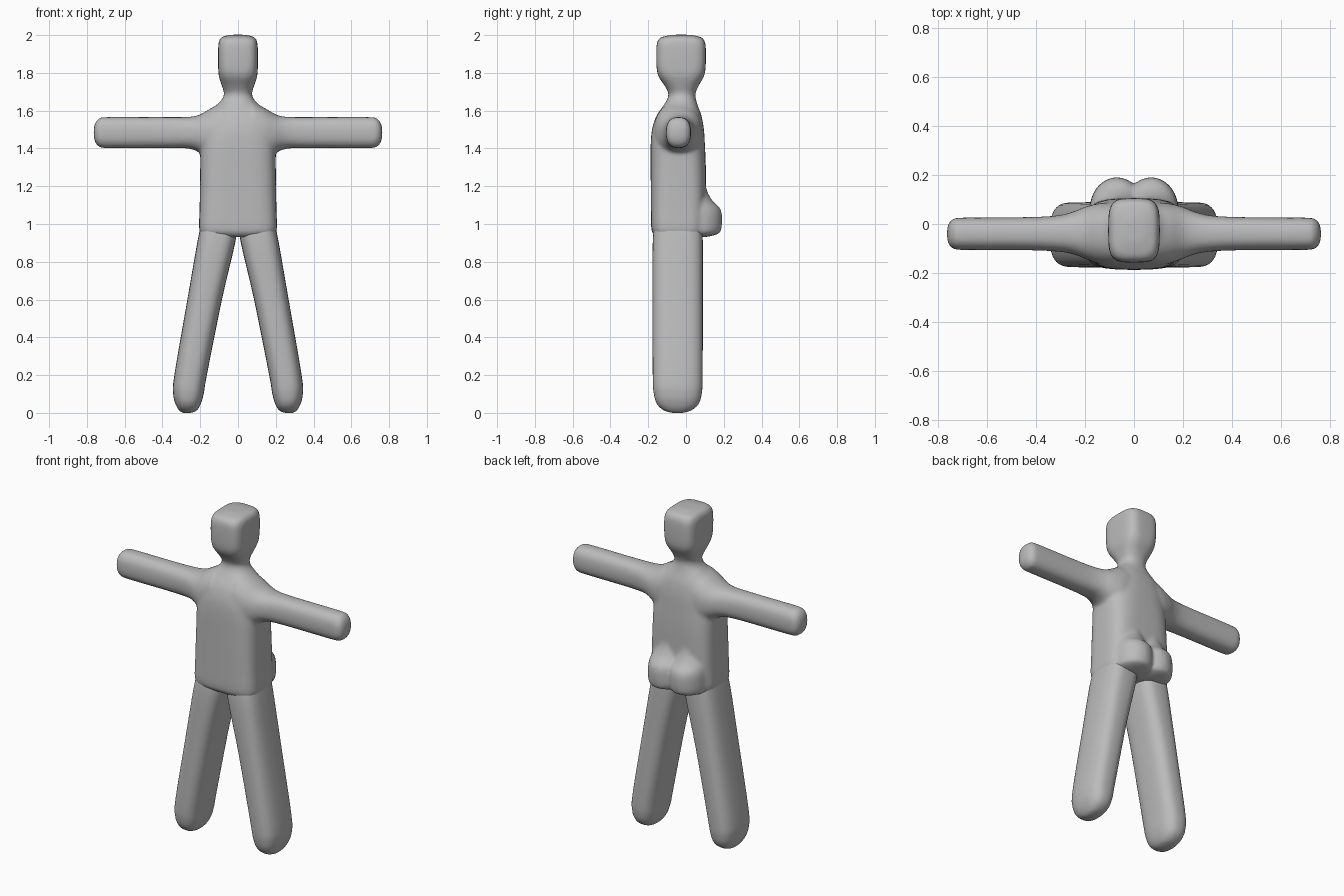
import bpy, bmesh, math
from mathutils import Vector

X, Y, Z = Vector((1, 0, 0)), Vector((0, 1, 0)), Vector((0, 0, 1))
SIDES = 40

grey = bpy.data.materials.new("plain grey")
grey.diffuse_color = (0.5, 0.5, 0.5, 1)


def spline(rows, steps=4):
    """Catmull-Rom through the station rows."""
    out = []
    for i in range(len(rows) - 1):
        p = [rows[max(0, min(len(rows) - 1, i + k))] for k in (-1, 0, 1, 2)]
        for s in range(steps):
            t = s / steps
            out.append([0.5 * (2 * b + (c - a) * t + (2 * a - 5 * b + 4 * c - d) * t * t
                               + (3 * b - a - 3 * c + d) * t ** 3) for a, b, c, d in zip(*p)])
    return out + [list(rows[-1])]


def loft(bm, rows, along, u, v, flip=1):
    """Skin of superellipse rings; row = position, u min, u max, v min, v max, exponent."""
    rings = []
    for pos, u0, u1, v0, v1, n in spline(rows):
        ring = []
        for k in range(SIDES):
            a = 2 * math.pi * k / SIDES
            c, s = math.cos(a), math.sin(a)
            cu = math.copysign(abs(c) ** (2 / n), c) * (u1 - u0) / 2 + (u0 + u1) / 2
            sv = math.copysign(abs(s) ** (2 / n), s) * (v1 - v0) / 2 + (v0 + v1) / 2
            p = along * pos + u * cu + v * sv
            ring.append(bm.verts.new((p.x * flip, p.y, p.z)))
        rings.append(ring)
    faces = [bm.faces.new(rings[0]), bm.faces.new(rings[-1])]
    for a, b in zip(rings, rings[1:]):
        for k in range(SIDES):
            j = (k + 1) % SIDES
            faces.append(bm.faces.new((a[k], a[j], b[j], b[k])))
    bmesh.ops.recalc_face_normals(bm, faces=faces)


def finish(bm, name):
    mesh = bpy.data.meshes.new(name)
    bm.to_mesh(mesh)
    bm.free()
    mesh.materials.append(grey)
    mesh.shade_smooth()
    obj = bpy.data.objects.new(name, mesh)
    bpy.context.collection.objects.link(obj)
    return obj


# torso, neck and head: z, x range, y range, roundness
torso = [
    (0.93, -0.17, 0.17, -0.15, 0.07, 4), (0.945, -0.195, 0.195, -0.172, 0.09, 4),
    (0.98, -0.206, 0.206, -0.184, 0.10, 4), (1.10, -0.203, 0.203, -0.186, 0.105, 3.8),
    (1.30, -0.200, 0.200, -0.187, 0.105, 3.4), (1.42, -0.200, 0.200, -0.187, 0.10, 3),
    (1.50, -0.195, 0.195, -0.180, 0.095, 2.7), (1.57, -0.17, 0.17, -0.158, 0.083, 2.5),
    (1.62, -0.125, 0.125, -0.125, 0.065, 2.3), (1.655, -0.088, 0.088, -0.102, 0.054, 2.2),
    (1.69, -0.074, 0.074, -0.093, 0.050, 2.3), (1.73, -0.085, 0.085, -0.112, 0.066, 2.6),
    (1.78, -0.101, 0.101, -0.145, 0.094, 3.2), (1.83, -0.105, 0.105, -0.156, 0.104, 3.8),
    (1.93, -0.105, 0.105, -0.157, 0.105, 4), (1.97, -0.100, 0.100, -0.150, 0.098, 3.8),
    (1.99, -0.085, 0.085, -0.128, 0.078, 3.2), (2.002, -0.04, 0.04, -0.07, 0.02, 2.5)]

# arm flaring into the shoulder: x, y range, z range, roundness
arm = [
    (0.08, -0.172, 0.088, 1.31, 1.645, 2.3), (0.14, -0.164, 0.085, 1.33, 1.615, 2.3),
    (0.20, -0.142, 0.070, 1.375, 1.580, 2.3), (0.25, -0.123, 0.050, 1.397, 1.568, 2.4),
    (0.32, -0.112, 0.034, 1.402, 1.566, 2.5), (0.45, -0.107, 0.028, 1.402, 1.566, 2.5),
    (0.70, -0.106, 0.026, 1.402, 1.566, 2.5), (0.735, -0.102, 0.022, 1.410, 1.558, 2.5),
    (0.755, -0.088, 0.008, 1.430, 1.538, 2.4), (0.764, -0.06, -0.02, 1.465, 1.503, 2.2)]

# rounded seat lobe: z, x range, y range, roundness
lobe = [
    (0.93, 0.02, 0.12, 0.0, 0.10, 2), (0.942, -0.02, 0.16, -0.05, 0.155, 2),
    (0.965, -0.04, 0.18, -0.07, 0.186, 2), (1.05, -0.04, 0.18, -0.07, 0.190, 2),
    (1.09, -0.035, 0.175, -0.07, 0.176, 2), (1.12, -0.03, 0.17, -0.07, 0.143, 2),
    (1.17, -0.02, 0.15, -0.07, 0.114, 2), (1.23, 0.0, 0.13, -0.07, 0.10, 2)]

# leg leaning outward: z, x range, y range, roundness
leg = [
    (0.0, 0.25, 0.29, -0.07, -0.02, 2.2), (0.012, 0.220, 0.310, -0.115, 0.025, 2.4),
    (0.045, 0.198, 0.330, -0.152, 0.065, 2.5), (0.10, 0.182, 0.343, -0.170, 0.083, 2.6),
    (0.20, 0.165, 0.337, -0.176, 0.088, 2.7), (0.60, 0.085, 0.268, -0.177, 0.089, 2.8),
    (0.90, 0.015, 0.216, -0.176, 0.089, 3), (1.00, 0.004, 0.195, -0.165, 0.085, 3)]

# body: overlapping skins fused, with softened joins
bm = bmesh.new()
loft(bm, torso, Z, X, Y)
for side in (1, -1):
    loft(bm, arm, X, Y, Z, side)
    loft(bm, lobe, Z, X, Y, side)
body = finish(bm, "body")
fuse = body.modifiers.new("fuse", 'REMESH')
fuse.mode = 'VOXEL'
fuse.voxel_size = 0.01
fuse.use_smooth_shade = True
soften = body.modifiers.new("soften", 'SMOOTH')
soften.factor = 0.5
soften.iterations = 8

# legs
for side, name in ((1, "left_leg"), (-1, "right_leg")):
    bm = bmesh.new()
    loft(bm, leg, Z, X, Y, side)
    finish(bm, name)
